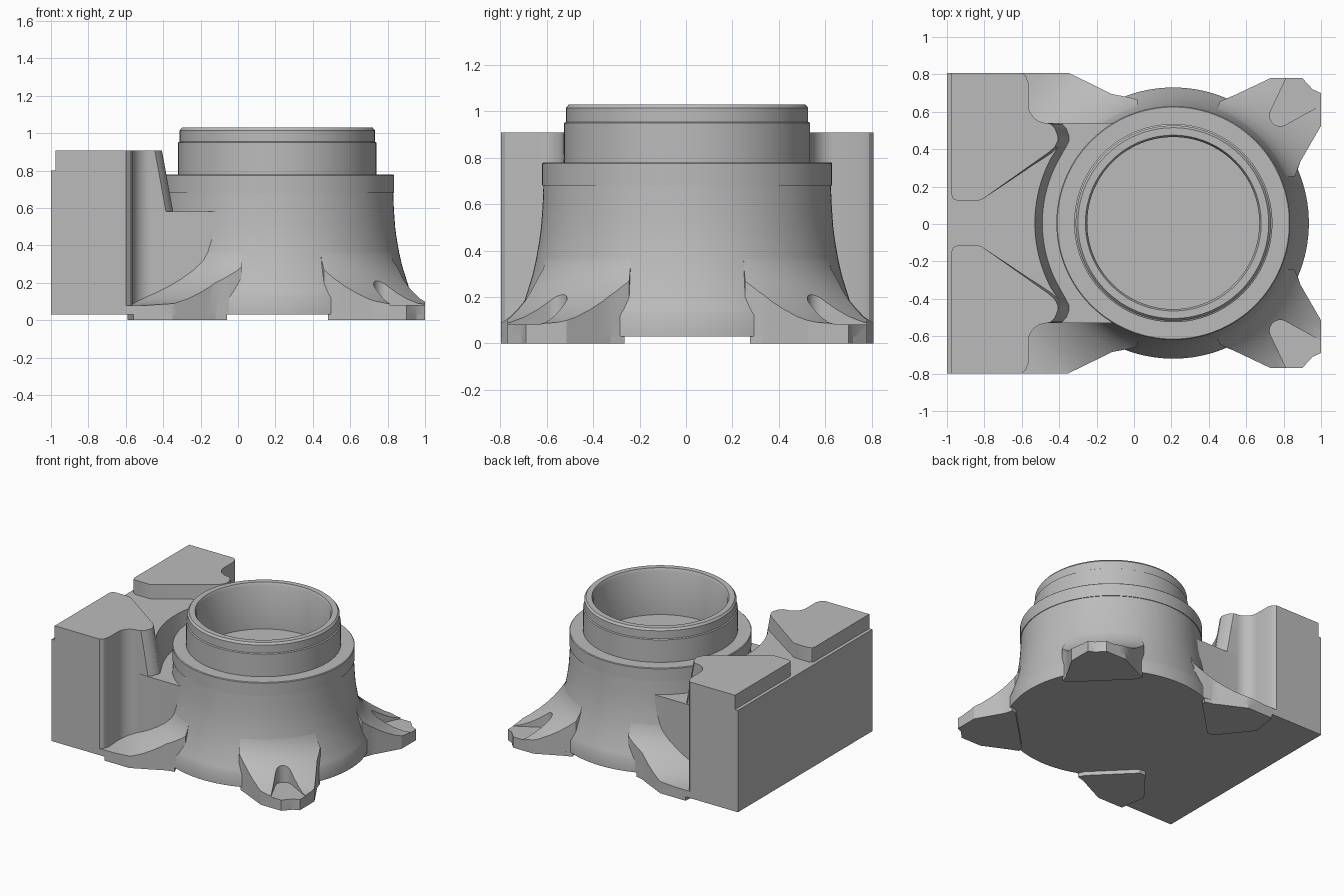
import bpy, bmesh
from math import sin, cos, pi, radians

cube = bpy.data.objects.get("Cube")
if cube:
    bpy.data.objects.remove(cube, do_unlink=True)

CX, CY = 0.21, 0.005      # axis of the round neck, and the mirror line
HALF = 0.803              # half width of the block

grey = bpy.data.materials.new("cast grey")
grey.use_nodes = True
grey.diffuse_color = (0.5, 0.5, 0.5, 1)
grey.node_tree.nodes["Principled BSDF"].inputs["Base Color"].default_value = (0.5, 0.5, 0.5, 1)


def make(name, bm):
    bmesh.ops.remove_doubles(bm, verts=bm.verts, dist=1e-5)
    bmesh.ops.recalc_face_normals(bm, faces=bm.faces)
    mesh = bpy.data.meshes.new(name)
    bm.to_mesh(mesh)
    bm.free()
    mesh.materials.append(grey)
    ob = bpy.data.objects.new(name, mesh)
    bpy.context.collection.objects.link(ob)
    return ob


def smooth(ob, angle=30):
    bpy.ops.object.select_all(action='DESELECT')
    ob.select_set(True)
    bpy.context.view_layer.objects.active = ob
    bpy.ops.object.shade_smooth_by_angle(angle=radians(angle))


def revolve(name, profile, steps=128):
    bm = bmesh.new()
    vs = [bm.verts.new((CX + r, CY, z)) for r, z in profile]
    es = [bm.edges.new(p) for p in zip(vs, vs[1:])]
    bmesh.ops.spin(bm, geom=vs + es, cent=(CX, CY, 0), axis=(0, 0, 1),
                   angle=2 * pi, steps=steps, use_merge=True)
    return make(name, bm)


def add_loft(bm, low, high, z0, z1):
    a = [bm.verts.new((x, CY + y, z0)) for x, y in low]
    b = [bm.verts.new((x, CY + y, z1)) for x, y in high]
    bm.faces.new(a)
    bm.faces.new(b)
    for i in range(len(a)):
        j = (i + 1) % len(a)
        bm.faces.new((a[i], a[j], b[j], b[i]))


def loft(name, low, high, z0, z1):
    bm = bmesh.new()
    add_loft(bm, low, high, z0, z1)
    return make(name, bm)


def flip(points):
    return [(x, -y) for x, y in points]


def prisms(name, outlines, z0, z1):
    """Every outline and its mirror image, raised from z0 to z1."""
    bm = bmesh.new()
    for o in outlines:
        for pts in (o, flip(o)):
            add_loft(bm, pts, pts, z0, z1)
    return make(name, bm)


def boolean(ob, cutter, operation):
    cutter.hide_render = True
    mod = ob.modifiers.new("cut", 'BOOLEAN')
    mod.operation, mod.solver, mod.object = operation, 'EXACT', cutter
    deps = bpy.context.evaluated_depsgraph_get()
    mesh = bpy.data.meshes.new_from_object(ob.evaluated_get(deps))
    ob.modifiers.clear()
    ob.data = mesh
    bpy.data.objects.remove(cutter, do_unlink=True)


# Round body with flange, neck and blind bore
smooth(revolve("body", [
    (0, .03), (.725, .03), (.725, .12), (.712, .15), (.69, .22), (.668, .29),
    (.652, .36), (.638, .44), (.63, .5), (.623, .6), (.62, .68), (.625, .68),
    (.625, .775), (.62, .78), (.53, .78), (.53, .95), (.522, .955), (.522, 1.015),
    (.51, 1.03), (.47, 1.03), (.46, 1.01), (.46, .68), (0, .68)]))

# Feet: a wide flare trimmed to the outlines of the four feet
front_foot = [(.46, .65), (.54, .685), (.73, .775), (.9, .775), (.955, .715), (1, .695),
              (1, .52), (.89, .33), (.86, .25), (.5, .2), (.35, .4)]
side_foot = [(-.6, HALF), (-.35, HALF), (-.21, .735), (-.12, .69), (-.04, .675),
             (.02, .66), (.02, .3), (-.6, .3)]
feet = revolve("feet", [
    (0, .03), (1.3, .03), (1.3, .08), (1.06, .08), (.97, .09), (.9, .115), (.84, .147),
    (.79, .18), (.74, .222), (.7, .265), (.665, .32), (.646, .38), (.625, .5), (0, .5)])
boolean(feet, prisms("foot_outline", [front_foot, side_foot], -.1, .7), 'INTERSECT')

# Bolt slots that open outward across the ramps of the two far feet
end = [(.782 + .057 * cos(t), .575 + .057 * sin(t))
       for t in [radians(155 + 14 * i) for i in range(11)]]
slot = end + [(1.2, .74), (.93, 1.02)]
boolean(feet, prisms("slot_cutter", [slot], .081, .6), 'DIFFERENCE')
smooth(feet)

# Raised contact pads under the feet
front_pad = [(.48, .66), (.54, .685), (.73, .775), (.9, .775), (.955, .715), (1, .695),
             (1, .52), (.89, .33), (.87, .27), (.83, .28), (.5, .61)]
side_pad = [(-.59, .6), (-.56, HALF), (-.35, HALF), (-.21, .735), (-.12, .69),
            (-.06, .675), (-.08, .63), (-.35, .36), (-.4, .36)]
prisms("contact_pads", [front_pad, side_pad], 0, .032)

# Outer corner of the block and its hollow fillet
fillet = [(-.465 + .1 * cos(t), .635 + .1 * sin(t))
          for t in [pi + pi / 2 * i / 10 for i in range(11)]]
corner = [(-.6, HALF), (-.578, .785), (-.565, .75)] + fillet


def whole(half):
    return half + flip(half)[::-1]


def nose(d):
    return [(-.385 - d, .53), (-.362 - d, .505), (-.347 - d, .465),
            (-.347 - d, .44), (-.365 - d, .405)]


def upper(d):
    r = .7 + d
    arc = [(CX - r * cos(t), r * sin(t)) for t in [radians(28 - 2 * i) for i in range(14)]]
    return whole([(-1, HALF)] + corner + nose(d) + arc)


# Block: lower part runs into the body, upper part is hollowed round the neck
base = whole([(-1, HALF)] + corner + [(.05, .535)])
smooth(loft("block_base", base, base, .03, .58))
smooth(loft("block_upper", upper(0), upper(.04), .58, .8))


# Two raised lands on top of the block
def land(d):
    return ([(-.975, HALF)] + corner + nose(d) +
            [(-.4 - d, .375), (-.81, .128), (-.83, .12), (-.945, .12),
             (-.967, .13), (-.975, .15)])


for side, turn in (("left", list), ("right", flip)):
    smooth(loft(side + "_land", turn(land(.04)), turn(land(.06)), .8, .908))
